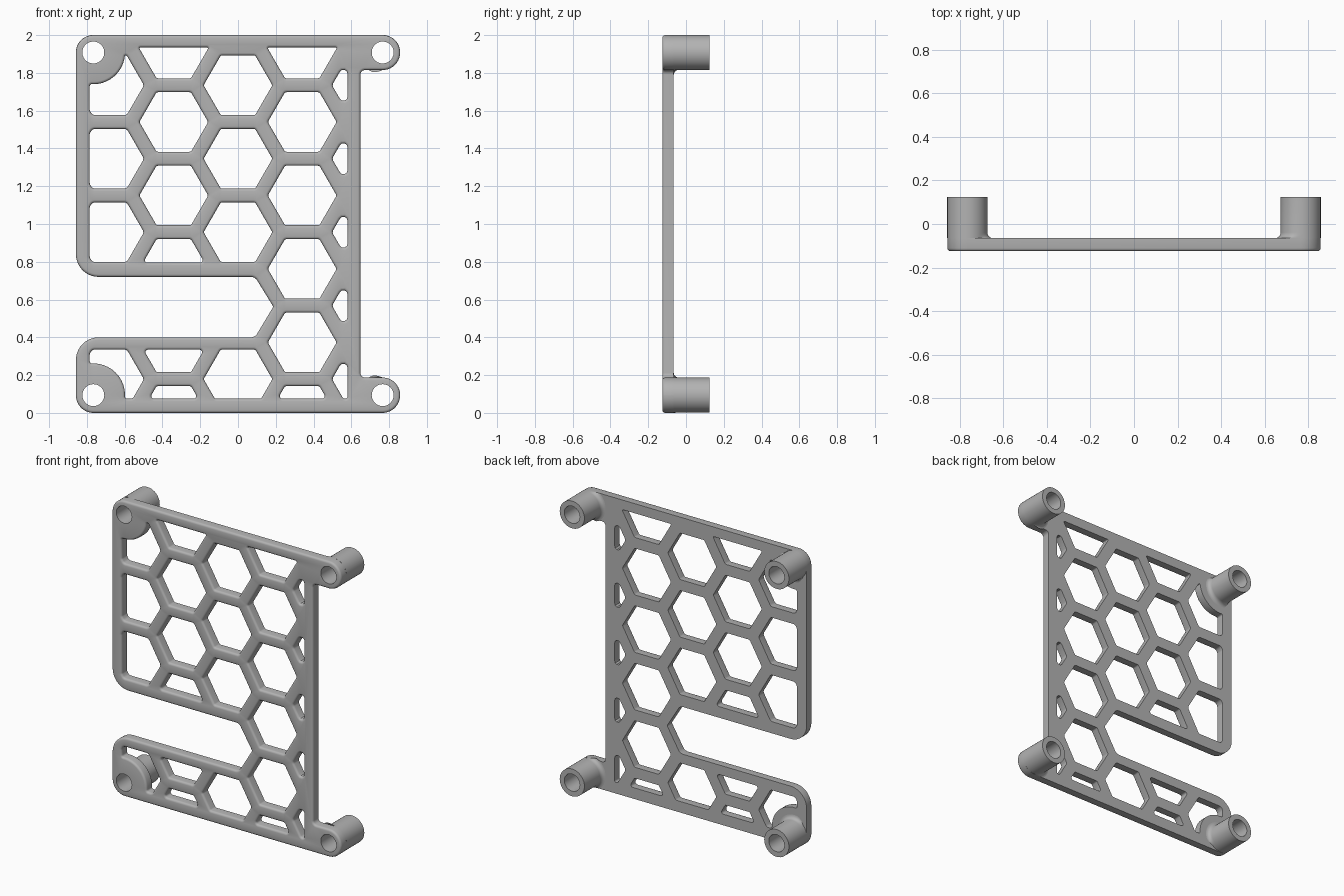
import bpy, bmesh, math
from mathutils import Vector

if "Cube" in bpy.data.objects:
    bpy.data.objects.remove(bpy.data.objects["Cube"])

FRONT, BACK, TIP = -0.125, -0.065, 0.125      # depth of plate faces and standoff ends
EDGE = 0.014                                  # rounded front edge
BOSS_R, BORE_R, PAD_R = 0.0925, 0.058, 0.168
BOSS_X, BOSS_LOW, BOSS_HIGH = 0.766, 0.094, 1.908
PITCH, HEX_R, COLUMN = 0.389, 0.182, 0.34     # honeycomb

grey = bpy.data.materials.new("plain grey")
grey.use_nodes = True
colour = (0.45, 0.45, 0.45, 1)
grey.diffuse_color = colour
grey.node_tree.nodes["Principled BSDF"].inputs["Base Color"].default_value = colour


def finish(bm, name):
    bmesh.ops.recalc_face_normals(bm, faces=bm.faces)
    mesh = bpy.data.meshes.new(name)
    bm.to_mesh(mesh)
    bm.free()
    mesh.materials.append(grey)
    obj = bpy.data.objects.new(name, mesh)
    bpy.context.collection.objects.link(obj)
    bpy.ops.object.select_all(action="DESELECT")
    obj.select_set(True)
    bpy.context.view_layer.objects.active = obj
    bpy.ops.object.shade_smooth_by_angle(angle=math.radians(35))


def circle(cx, cz, r, n=40):
    return [Vector((cx + r * math.cos(math.tau * i / n),
                    cz + r * math.sin(math.tau * i / n))) for i in range(n)]


def round_corners(points, radii, steps):
    """Replace each clear corner of a 2D loop by an arc."""
    out, n = [], len(points)
    for i, p in enumerate(points):
        a, b = points[i - 1] - p, points[(i + 1) % n] - p
        half = a.angle(b) / 2
        if half > 1.42:
            out.append(p)
            continue
        t = min(radii[i] / math.tan(half), 0.499 * a.length, 0.499 * b.length)
        r = t * math.tan(half)
        a, b = a.normalized(), b.normalized()
        centre = p + (a + b).normalized() * (r / math.sin(half))
        start, end = p + a * t - centre, p + b * t - centre
        sweep = math.pi - 2 * half
        for k in range(steps + 1):
            f = k / steps
            out.append(centre + (start * math.sin((1 - f) * sweep)
                                 + end * math.sin(f * sweep)) / math.sin(sweep))
    return out


def clip(points, axis, limit, sign):
    """Keep the part of a convex loop where sign * coordinate >= sign * limit."""
    out = []
    for i, p in enumerate(points):
        q = points[(i + 1) % len(points)]
        dp, dq = sign * (p[axis] - limit), sign * (q[axis] - limit)
        if dp >= 0:
            out.append(p)
        if dp * dq < 0:
            out.append(p.lerp(q, dp / (dp - dq)))
    return out


def cut_pad(points, centre):
    """Bite a round pad out of a convex loop."""
    def crossing(p, q):
        lo, hi = (p, q) if (p - centre).length < PAD_R else (q, p)
        for _ in range(30):
            mid = (lo + hi) / 2
            lo, hi = (mid, hi) if (mid - centre).length < PAD_R else (lo, mid)
        return hi
    inside = [(p - centre).length < PAD_R for p in points]
    n = len(points)
    if not any(inside):
        return points
    first = next(i for i in range(n) if inside[i - 1] and not inside[i])
    order = [(first + k) % n for k in range(n)]
    kept = [points[i] for i in order if not inside[i]]
    last = order[len(kept) - 1]
    enter = crossing(points[last], points[(last + 1) % n])
    leave = crossing(points[first - 1], points[first])
    u, v = enter - centre, leave - centre
    a0 = math.atan2(u.y, u.x)
    turn = (math.atan2(v.y, v.x) - a0 + math.pi) % math.tau - math.pi
    arc = [centre + PAD_R * Vector((math.cos(a0 + turn * k / 12),
                                    math.sin(a0 + turn * k / 12))) for k in range(13)]
    return kept + arc


def offset(points, d):
    """Shift a counter-clockwise loop inwards by d (outwards when negative)."""
    out, n = [], len(points)
    for i, p in enumerate(points):
        a, b = (p - points[i - 1]).normalized(), (points[(i + 1) % n] - p).normalized()
        na, nb = Vector((-a.y, a.x)), Vector((-b.y, b.x))
        out.append(p + (na + nb) * (d / max(0.3, 1 + na.dot(nb))))
    return out


def tidy(points):
    return [p for i, p in enumerate(points) if (p - points[i - 1]).length > 0.0008]


# Outer outline with the side slot: x, z, corner radius
B = BOSS_R
corners = [(-0.858, 0, B), (0.858, 0, B), (0.858, 0.187, B), (0.648, 0.187, 0.025),
           (0.648, 1.815, 0.025), (0.858, 1.815, B), (0.858, 2, B), (-0.858, 2, B),
           (-0.858, 0.72, 0.12), (0.09, 0.72, 0.04), (0.187, 0.562, 0.01),
           (0.09, 0.4, 0.04), (-0.858, 0.4, 0.12)]
outline = tidy(round_corners([Vector(c[:2]) for c in corners], [c[2] for c in corners], 10))

# Honeycomb openings, trimmed by the frame
holes = []
for col in range(-2, 3):
    for row in range(6):
        z = -0.016 + PITCH * row + (PITCH / 2 if col % 2 == 0 else 0)
        if col == 0 and row == 1:
            continue                          # swallowed by the slot
        if col == -2 and row == 1:
            continue
        loop = circle(col * COLUMN, z, HEX_R, 6)
        low, high = 0.075, 1.935
        if col < 1:
            low, high = (0.795, high) if z > 0.5 else (low, 0.335)
        for axis, limit, sign in ((0, -0.785, 1), (0, 0.58, -1), (1, low, 1), (1, high, -1)):
            loop = clip(loop, axis, limit, sign)
        if len(loop) < 3:
            continue
        if col == -2:
            for bz in (BOSS_LOW, BOSS_HIGH):
                loop = cut_pad(loop, Vector((-BOSS_X, bz)))
        loop = tidy(loop)
        clipped = abs(col) == 2
        holes.append(tidy(round_corners(loop, [0.022 if clipped else 0.014] * len(loop), 4)))

# Lattice plate: nested rings from the back edge round to the front face
bm = bmesh.new()
front_edges, back_edges = [], []


def add_wall(loop, side, edge):
    rings = [(BACK, 0)]
    if edge:
        for k in range(4):
            a = math.pi / 2 * k / 3
            rings.append((FRONT + edge * (1 - math.sin(a)), edge * (1 - math.cos(a))))
    else:
        rings.append((FRONT, 0))
    previous = None
    for y, d in rings:
        verts = [bm.verts.new((p.x, y, p.y)) for p in offset(loop, side * d)]
        n = len(verts)
        edges = [bm.edges.new((verts[i], verts[(i + 1) % n])) for i in range(n)]
        if previous:
            for i in range(n):
                j = (i + 1) % n
                bm.faces.new((previous[i], previous[j], verts[j], verts[i]))
        else:
            back_edges.extend(edges)
        previous = verts
    front_edges.extend(edges)


bosses = [(sx * BOSS_X, z) for sx in (-1, 1) for z in (BOSS_LOW, BOSS_HIGH)]
add_wall(outline, 1, EDGE)
for loop in holes:
    add_wall(loop, -1, EDGE)
for x, z in bosses:
    add_wall(circle(x, z, BORE_R), -1, 0)
bmesh.ops.triangle_fill(bm, use_beauty=True, edges=front_edges, normal=(0, -1, 0))
bmesh.ops.triangle_fill(bm, use_beauty=True, edges=back_edges, normal=(0, 1, 0))
finish(bm, "lattice_plate")

# Hollow standoffs with a fillet on the side facing the plate
FILLET = 0.026
profile = [(BORE_R, BACK, 0), (BORE_R, TIP, 0), (BOSS_R, TIP, 0)]
for k in range(6):
    a = math.pi / 2 * k / 5
    profile.append((BOSS_R, BACK + FILLET * (1 - math.sin(a)), FILLET * (1 - math.cos(a))))
for x, z in bosses:
    level = "upper" if z > 1 else "lower"
    inward = Vector((1, -1 if z > 1 else 1)).normalized() if x < 0 else Vector((-1, 0))
    bm = bmesh.new()
    rings = []
    for r, y, flare in profile:
        ring = []
        for d in circle(0, 0, 1):
            p = Vector((x, z)) + d * (r + flare * min(1, max(0, 2 * d.dot(inward))))
            ring.append(bm.verts.new((p.x, y, min(2, max(0, p.y)))))
        rings.append(ring)
    for lower, upper in zip(rings, rings[1:]):
        for i in range(len(lower)):
            j = (i + 1) % len(lower)
            bm.faces.new((lower[i], lower[j], upper[j], upper[i]))
    finish(bm, f"{level}_{'left' if x > 0 else 'right'}_standoff")
